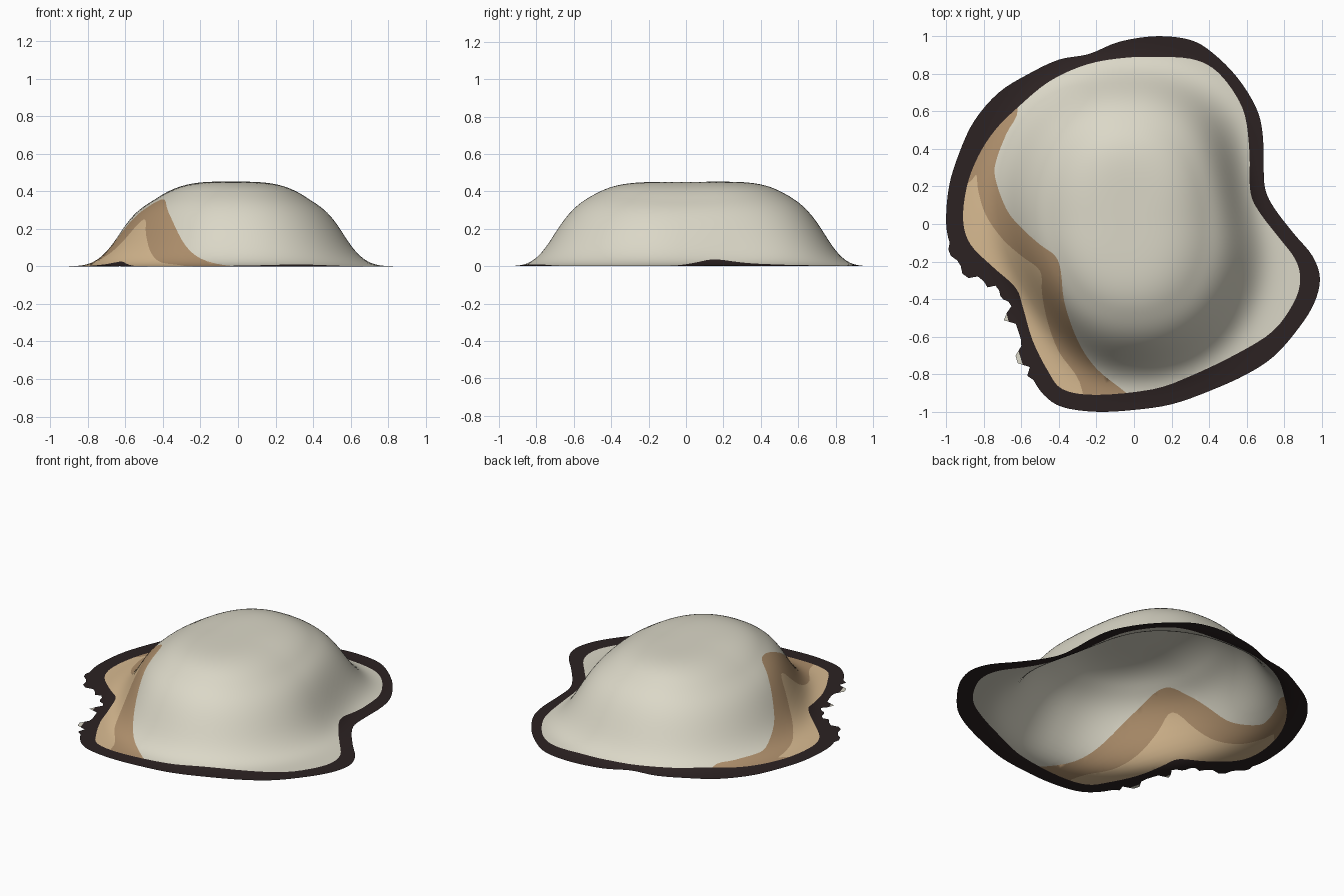
import bpy, math, random
from mathutils import Vector
from mathutils.geometry import delaunay_2d_cdt

if "Cube" in bpy.data.objects:
    bpy.data.objects.remove(bpy.data.objects["Cube"])

random.seed(4)

# control points, clockwise from the back: outer edge, rim's inner line, two tan bands
OUTLINE = [(.12, 1), (.30, .98), (.42, .91), (.55, .78), (.65, .62), (.685, .48), (.69, .30), (.70, .18),
           (.75, .08), (.85, -.05), (.95, -.17), (.99, -.29), (.96, -.42), (.88, -.55), (.75, -.70),
           (.60, -.80), (.40, -.89), (.20, -.96), (0, -.99), (-.2, -1), (-.38, -.975), (-.48, -.91),
           (-.55, -.80), (-.60, -.65), (-.65, -.50), (-.68, -.39), (-.77, -.32), (-.9, -.25),
           (-.97, -.13), (-1, 0), (-.985, .2), (-.93, .38), (-.85, .55), (-.72, .70), (-.56, .80),
           (-.4, .875), (-.24, .905), (-.08, .97)]
INNER = [(.12, .89), (.30, .88), (.42, .83), (.52, .72), (.59, .58), (.615, .38), (.62, .17), (.67, .06),
         (.77, -.07), (.86, -.19), (.885, -.3), (.85, -.42), (.74, -.57), (.55, -.69), (.3, -.81),
         (.1, -.88), (-.2, -.91), (-.38, -.88), (-.46, -.78), (-.54, -.62), (-.59, -.45), (-.63, -.34),
         (-.75, -.23), (-.87, -.11), (-.91, .02), (-.89, .2), (-.83, .36), (-.74, .50), (-.62, .62),
         (-.45, .76), (-.25, .85), (-.05, .885)]
BAND = [(-.74, .80), (-.62, .62), (-.68, .48), (-.73, .35), (-.74, .25), (-.68, .08), (-.6, -.02), (-.5, -.11),
        (-.42, -.17), (-.39, -.25), (-.37, -.42), (-.30, -.62), (-.2, -.77), (-.04, -.9), (.1, -1.02)]
PALE_BAND = [(-1.05, .1), (-.88, .22), (-.84, .26), (-.83, .18), (-.79, .05), (-.7, -.08), (-.6, -.17),
             (-.5, -.25), (-.49, -.37), (-.46, -.52), (-.4, -.68), (-.29, -.84), (-.25, -1.05)]


def spline(pts, closed, n=4):
    """Catmull-Rom curve through the control points."""
    p = [Vector(q) for q in pts]
    if not closed:
        p = [p[0]] + p + [p[-1]]
    m, out = len(p), []
    for i in range(m) if closed else range(1, m - 2):
        a, b, c, d = p[i - 1], p[i], p[(i + 1) % m], p[(i + 2) % m]
        for k in range(n):
            t = k / n
            out.append(.5 * (2 * b + (c - a) * t + (2 * a - 5 * b + 4 * c - d) * t * t
                             + (3 * b - a - 3 * c + d) * t ** 3))
    return out if closed else out + [p[-1]]


def offset(poly, amount):
    """Move a clockwise loop inward; amount is a function of the point."""
    out = []
    for i, p in enumerate(poly):
        t = (poly[(i + 1) % len(poly)] - poly[i - 1]).normalized()
        out.append(p + Vector((t.y, -t.x)) * amount(p))
    return out


def inside(p, poly):
    hit, a = False, poly[-1]
    for b in poly:
        if (a.y > p.y) != (b.y > p.y) and p.x < (b.x - a.x) * (p.y - a.y) / (b.y - a.y) + a.x:
            hit = not hit
        a = b
    return hit


def blob(p, x, y, w):
    return math.exp(-((p.x - x) ** 2 + (p.y - y) ** 2) / w)


def height(p):
    """Oval dome, squarer lengthwise, pinched at the two notches, flat at the brim."""
    u, v = abs(p.x + .03) / .575, abs(p.y - .015) / .69
    r = (u ** 2.25 + v ** 2.25) ** (1 / 2.25)
    r *= 1 + .16 * blob(p, -.61, -.5, .15) + .12 * blob(p, .66, .26, .1)
    s = min(max((r - .7) / .45, 0), 1)
    lengthwise = v * v / (u * u + v * v + .02)
    k = 3.4 + 1.5 * lengthwise + 2.0 * s * s * (3 - 2 * s)
    bump = .006 * blob(p, -.15, .45, .05)
    return .451 * math.exp(-math.log(2) * r ** k) + bump


def ragged(p):
    """Torn teeth on the front left edge."""
    if p.x < -.52 and -.9 < p.y < -.1:
        return random.choice((.01, 0, -.02, -.045))
    return 0


# curves that cut the sheet
smooth_edge = spline(OUTLINE, True)
edge = offset(smooth_edge, ragged)
rim_outer = offset(smooth_edge, lambda p: -.022)
rim_inner = spline(INNER, True)
band = spline(BAND, False) + [Vector((-1.4, -1.3)), Vector((-1.4, .9))]
pale_band = spline(PALE_BAND, False) + [Vector((-1.3, -1.2)), Vector((-1.3, .1))]

points, edges = [], []
for loop in (edge, rim_outer, rim_inner, band, pale_band):
    start, n = len(points), len(loop)
    points += loop
    edges += [(start + i, start + (i + 1) % n) for i in range(n)]
STEP = .025
for j in range(-40, 41):
    for i in range(-40, 41):
        q = Vector(((i + .5 * (j % 2)) * STEP, j * STEP))
        if inside(q, edge):
            points.append(q)
verts, _, tris = delaunay_2d_cdt(points, edges, [], 0, 1e-5)[:3]

# keep triangles inside the edge and colour them by region
faces, slots = [], []
for f in tris:
    c = sum((verts[i] for i in f), Vector((0, 0))) / len(f)
    if not inside(c, edge):
        continue
    if not inside(c, rim_outer):
        slot = 0
    elif not inside(c, rim_inner):
        slot = 3
    elif inside(c, pale_band):
        slot = 2
    else:
        slot = 1 if inside(c, band) else 0
    a, b, d = (verts[i] for i in f[:3])
    up = (b - a).cross(d - a) > 0
    faces.append(list(f) if up else list(f)[::-1])
    slots.append(slot)

used = sorted({i for f in faces for i in f})
index = {v: i for i, v in enumerate(used)}
mesh = bpy.data.meshes.new("domed_sheet")
mesh.from_pydata([(verts[i].x, verts[i].y, height(verts[i])) for i in used], [],
                 [[index[i] for i in f] for f in faces])
for name, col in (("bone_grey", (.71, .685, .575)), ("dark_tan", (.44, .285, .155)),
                  ("light_tan", (.69, .495, .285)), ("near_black_rim", (.025, .016, .016))):
    mat = bpy.data.materials.new(name)
    mat.diffuse_color = (*col, 1)
    mat.use_nodes = True
    mat.node_tree.nodes["Principled BSDF"].inputs["Base Color"].default_value = mat.diffuse_color
    mesh.materials.append(mat)
for poly, s in zip(mesh.polygons, slots):
    poly.material_index = s
    poly.use_smooth = True
mesh.update()
bpy.context.collection.objects.link(bpy.data.objects.new("domed_sheet", mesh))
